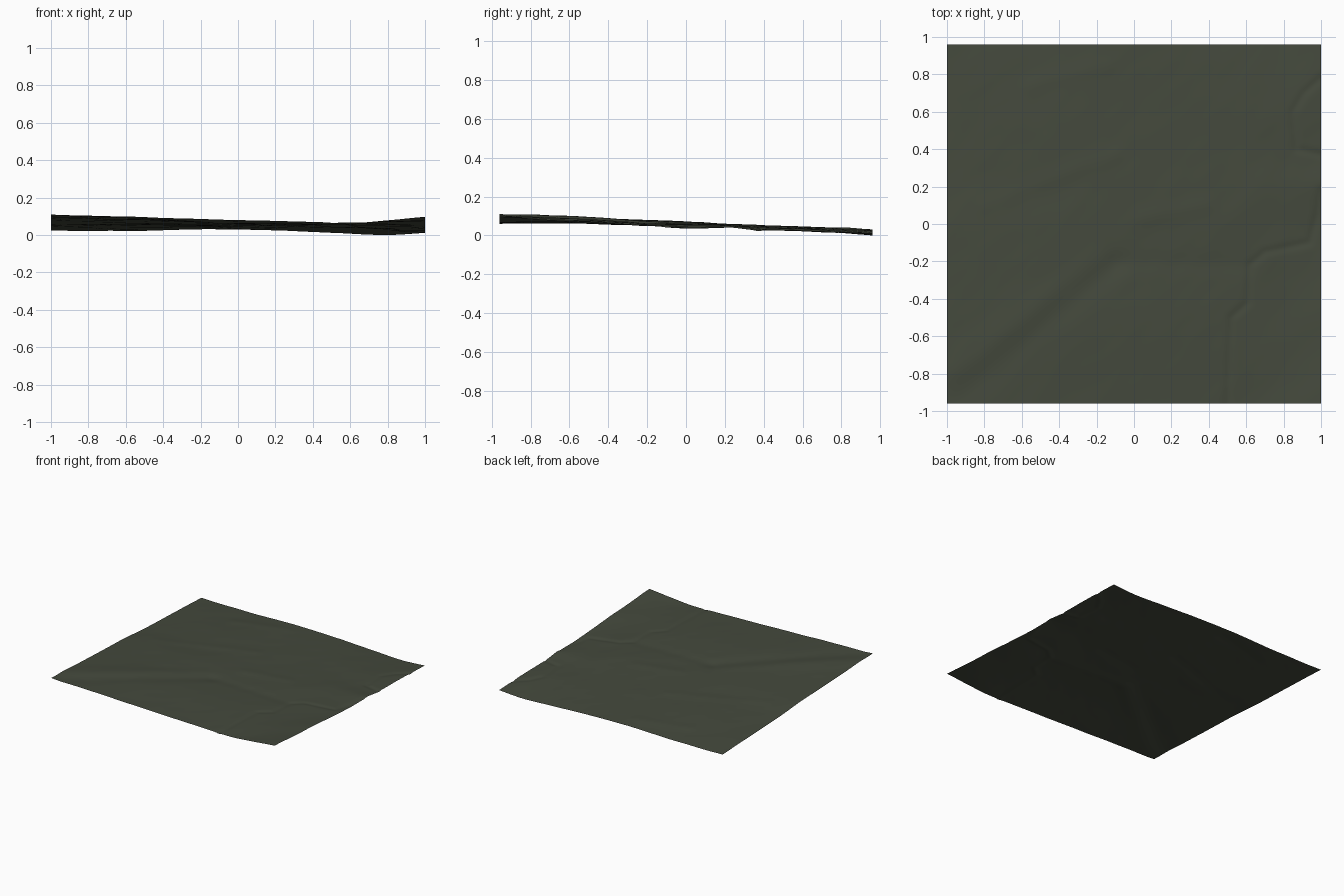
import bpy, bmesh, math
from mathutils import Vector, noise

if "Cube" in bpy.data.objects:
    bpy.data.objects.remove(bpy.data.objects["Cube"])

HALF_X, HALF_Y, N = 1.0, 0.96, 150

# Broad relief: heights on a coarse grid, rows run front to back
XS = [-1, -0.6, -0.2, 0.2, 0.6, 0.8, 1]
YS = [-0.96, -0.6, -0.2, 0, 0.2, 0.35, 0.6, 0.96]
RELIEF = [
    [.115, .105, .090, .080, .070, .083, .100],
    [.101, .100, .088, .080, .070, .070, .080],
    [.085, .083, .075, .070, .060, .057, .056],
    [.075, .076, .070, .066, .060, .052, .043],
    [.062, .063, .062, .060, .057, .051, .047],
    [.055, .058, .057, .055, .050, .041, .034],
    [.045, .050, .050, .046, .038, .031, .030],
    [.030, .027, .035, .030, .012, .006, .016],
]

# Narrow stream beds winding along the right side
STREAMS = [
    [(.50, -.98), (.51, -.75), (.52, -.5), (.61, -.42), (.62, -.22),
     (.70, -.15), (.94, -.10), (.98, .05), (1.0, .18)],
    [(1.0, .78), (.91, .70), (.85, .6), (.87, .40), (1.0, .37)],
]

# Soft diagonal folds: start, end, width, height
FOLDS = [
    ((-.92, -.92), (-.10, -.22), .07, -.006),
    ((-.95, -.78), (-.20, -.18), .07, .004),
    ((-.80, .10), (-.10, .37), .05, .003),
    ((-.55, .74), (-.15, .85), .05, .003),
    ((-.10, -.20), (.60, -.22), .05, -.003),
    ((.05, .03), (.38, .10), .05, .003),
]


def spline(knots, vals, t):
    """Smooth curve through values at uneven knots."""
    last = len(knots) - 1
    i = max(k for k in range(last) if k == 0 or knots[k] <= t)

    def slope(k):
        a, b = max(k - 1, 0), min(k + 1, last)
        return (vals[b] - vals[a]) / (knots[b] - knots[a])
    h = knots[i + 1] - knots[i]
    u = (t - knots[i]) / h
    return ((1 + 2 * u) * (1 - u) ** 2 * vals[i] + u * (1 - u) ** 2 * h * slope(i)
            + u * u * (3 - 2 * u) * vals[i + 1] + u * u * (u - 1) * h * slope(i + 1))


def distance(p, a, b):
    """Distance from a point to a segment."""
    a, b = Vector(a), Vector(b)
    d = b - a
    t = min(1, max(0, (p - a).dot(d) / d.length_squared))
    return (p - a - d * t).length


def height(x, y):
    z = spline(YS, [spline(XS, row, x) for row in RELIEF], y)
    p = Vector((x, y))
    for a, b, width, amount in FOLDS:
        z += amount * math.exp(-(distance(p, a, b) / width) ** 2)
    for path in STREAMS:
        d = min(distance(p, a, b) for a, b in zip(path, path[1:]))
        z -= 0.005 * math.exp(-(d / 0.02) ** 2)
    # fine wrinkles stretched along the diagonal
    along, across = (x + y) * 1.6, (y - x) * 3.2
    z += 0.003 * noise.noise(Vector((along, across, 0.5)))
    z += 0.0012 * noise.noise(Vector((along * 2.5, across * 2.5, 4.5)))
    return z


# Terrain sheet
bm = bmesh.new()
bmesh.ops.create_grid(bm, x_segments=N, y_segments=N, size=1)
for v in bm.verts:
    x, y = v.co.x * HALF_X, v.co.y * HALF_Y
    v.co = (x, y, height(x, y))
low = min(v.co.z for v in bm.verts)
for v in bm.verts:
    v.co.z -= low
for f in bm.faces:
    f.smooth = True
mesh = bpy.data.meshes.new("terrain")
bm.to_mesh(mesh)
bm.free()

moss = bpy.data.materials.new("dark moss green")
moss.diffuse_color = (0.058, 0.067, 0.046, 1)
moss.use_nodes = True
moss.node_tree.nodes["Principled BSDF"].inputs["Base Color"].default_value = moss.diffuse_color
mesh.materials.append(moss)
bpy.context.collection.objects.link(bpy.data.objects.new("terrain", mesh))
